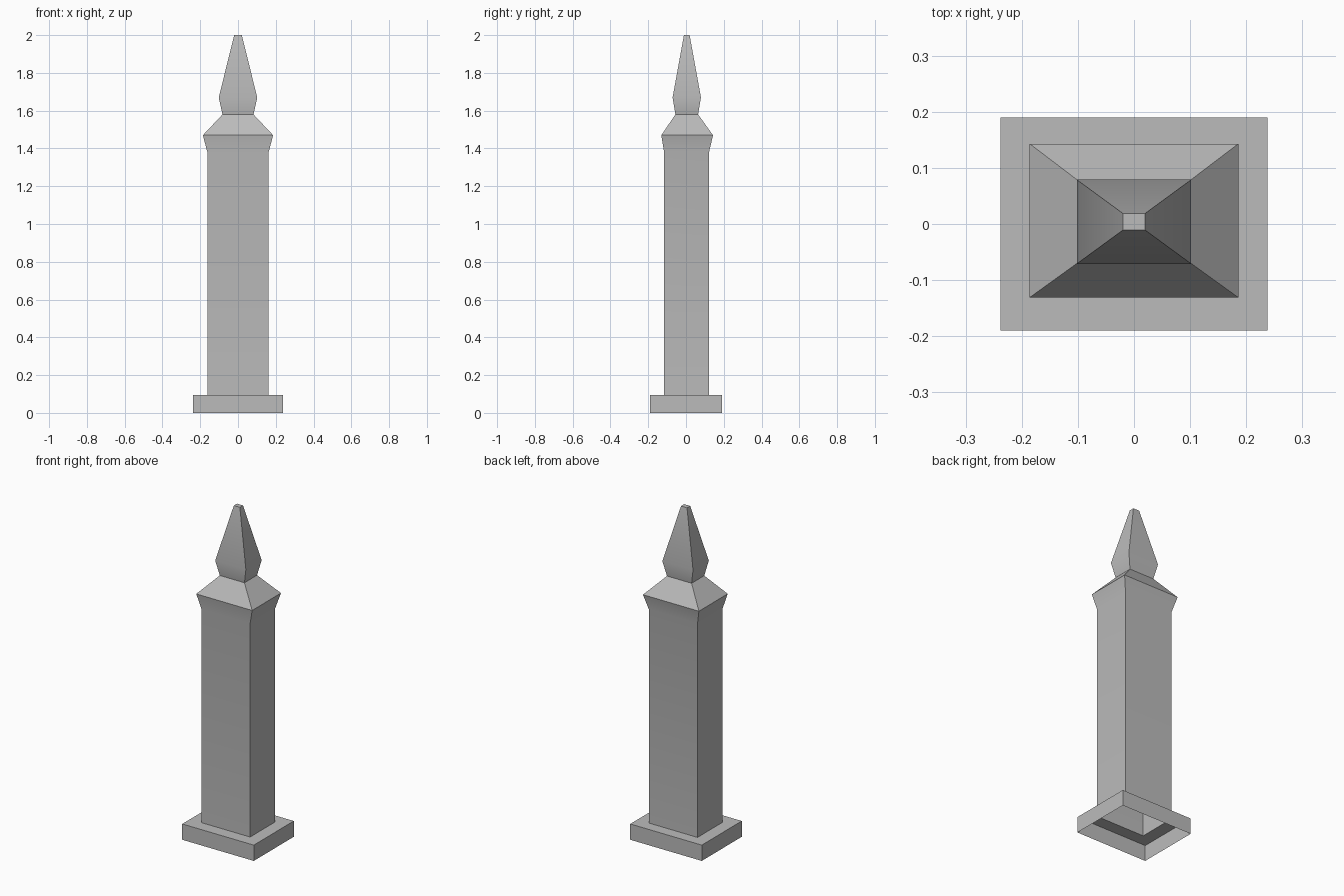
import bpy
import bmesh
import math

cube = bpy.data.objects.get("Cube")
if cube:
    bpy.data.objects.remove(cube, do_unlink=True)

stone = bpy.data.materials.new("grey stone")
stone.use_nodes = True
colour = (0.5, 0.5, 0.5, 1)
stone.diffuse_color = colour
stone.node_tree.nodes["Principled BSDF"].inputs["Base Color"].default_value = colour


def loft(name, sections, cap_top=False):
    """Hollow rectangular shell; each section is half width, half depth, centre y, z."""
    bm = bmesh.new()
    rings = []
    for w, d, y, z in sections:
        corners = ((-1, -1), (1, -1), (1, 1), (-1, 1))
        rings.append([bm.verts.new((sx * w, y + sy * d, z)) for sx, sy in corners])
    for low, high in zip(rings, rings[1:]):
        for i in range(4):
            j = (i + 1) % 4
            bm.faces.new((low[i], low[j], high[j], high[i]))
    if cap_top:
        bm.faces.new(rings[-1])
    mesh = bpy.data.meshes.new(name)
    bm.to_mesh(mesh)
    bm.free()
    mesh.materials.append(stone)
    obj = bpy.data.objects.new(name, mesh)
    bpy.context.collection.objects.link(obj)
    bpy.ops.object.select_all(action="DESELECT")
    obj.select_set(True)
    bpy.context.view_layer.objects.active = obj
    bpy.ops.object.shade_smooth_by_angle(angle=math.radians(30))
    return obj


SHIFT = 0.004
SHAFT = (0.162, 0.119, 0.003)
EAVES = (0.186, 0.137, 0.006, 1.47)
NECK = (0.082, 0.06, SHIFT, 1.58)

# Plinth: open underneath, with a ledge running in to the shaft
loft("plinth", [(0.238, 0.19, 0, 0), (0.238, 0.19, 0, 0.095), (*SHAFT, 0.095)])

# Hollow shaft flaring out to the eaves
loft("shaft", [(*SHAFT, 0.095), (*SHAFT, 1.38), EAVES])

# Sloping cap
loft("cap", [EAVES, NECK])

# Tapered finial with a small flat tip
loft("finial", [NECK, (0.102, 0.075, SHIFT, 1.67), (0.02, 0.015, SHIFT, 2.0)], cap_top=True)
